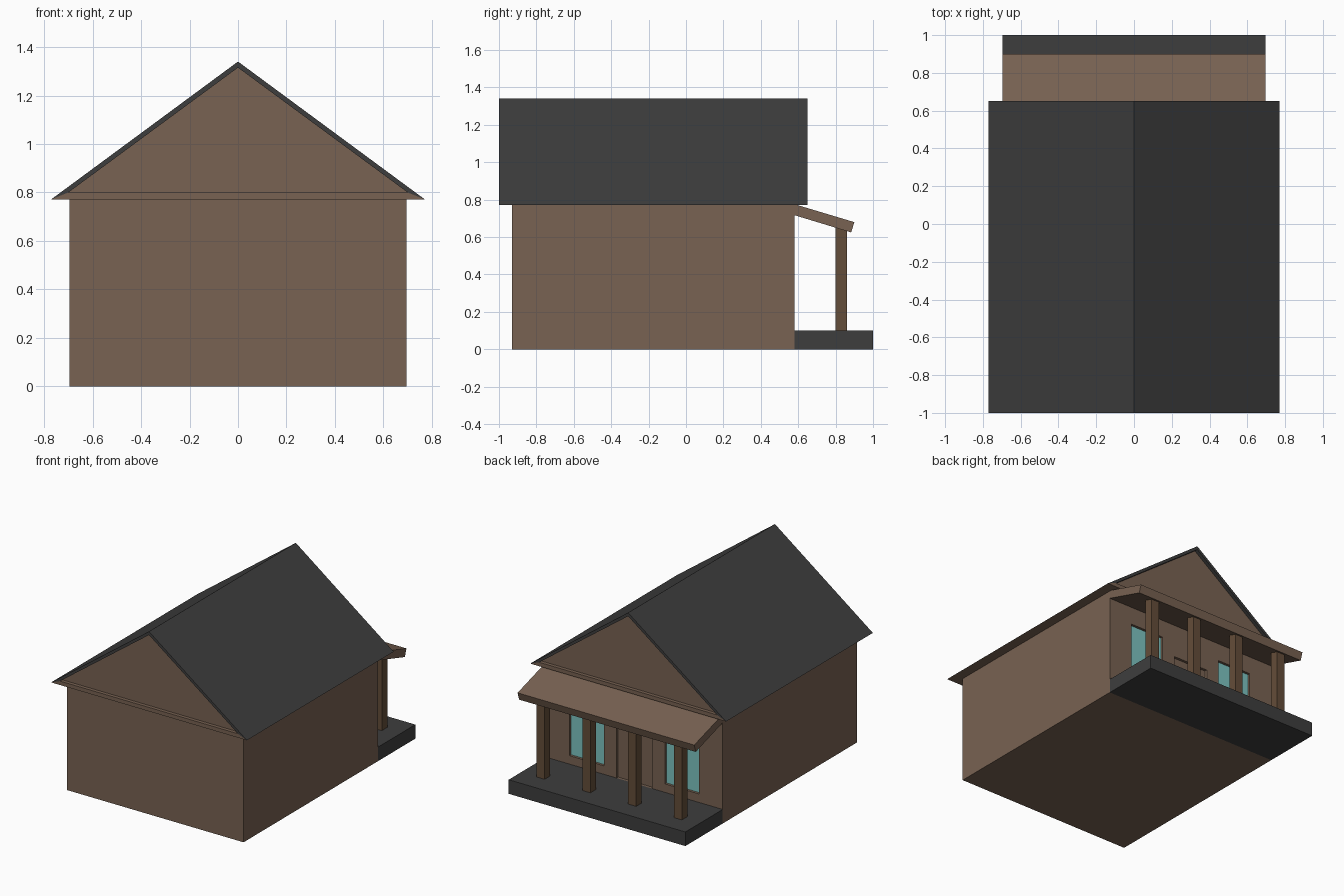
import bpy

if "Cube" in bpy.data.objects:
    bpy.data.objects.remove(bpy.data.objects["Cube"])


def material(name, rgb):
    m = bpy.data.materials.new(name)
    m.diffuse_color = (*rgb, 1)
    m.use_nodes = True
    m.node_tree.nodes["Principled BSDF"].inputs["Base Color"].default_value = m.diffuse_color
    return m


BROWN = material("brown_wall", (0.188, 0.122, 0.084))
WOOD = material("dark_wood", (0.127, 0.074, 0.041))
DARK = material("dark_grey", (0.048, 0.048, 0.048))
GLASS = material("glass", (0.205, 0.546, 0.527))


def prism(name, profile, start, end, axis, mat):
    """Extrude a closed 2D profile along 'x' (profile y,z) or 'y' (profile x,z)."""
    def point(p, t):
        return (t, p[0], p[1]) if axis == "x" else (p[0], t, p[1])
    n = len(profile)
    verts = [point(p, t) for t in (start, end) for p in profile]
    faces = [tuple(range(n)), tuple(range(2 * n - 1, n - 1, -1))]
    faces += [(i, i + n, (i + 1) % n + n, (i + 1) % n) for i in range(n)]
    mesh = bpy.data.meshes.new(name)
    mesh.from_pydata(verts, [], faces)
    obj = bpy.data.objects.new(name, mesh)
    bpy.context.collection.objects.link(obj)
    mesh.materials.append(mat)
    # consistent outward normals
    bpy.context.view_layer.objects.active = obj
    bpy.ops.object.select_all(action="DESELECT")
    obj.select_set(True)
    bpy.ops.object.mode_set(mode="EDIT")
    bpy.ops.mesh.select_all(action="SELECT")
    bpy.ops.mesh.normals_make_consistent(inside=False)
    bpy.ops.object.mode_set(mode="OBJECT")
    return obj


def box(name, x, y, z, mat):
    return prism(name, [(x[0], z[0]), (x[1], z[0]), (x[1], z[1]), (x[0], z[1])],
                 y[0], y[1], "y", mat)


W = 0.695            # half width of the house
BACK = 0.58          # porch-side wall
RECESS = 0.02

# house body
body = box("house_body", (-W, W), (-0.93, BACK), (0, 0.775), BROWN)

# recessed windows and door in the porch wall
openings = [("window_left", (0.24, 0.51), (0.16, 0.59), GLASS),
            ("window_right", (-0.51, -0.24), (0.16, 0.59), GLASS),
            ("door", (-0.14, 0.14), (0.1, 0.48), BROWN)]
for name, x, z, mat in openings:
    cutter = box(name + "_cutter", x, (BACK - RECESS, BACK + 0.1), z, BROWN)
    cutter.hide_render = True
    mod = body.modifiers.new(name, "BOOLEAN")
    mod.operation, mod.solver, mod.object = "DIFFERENCE", "EXACT", cutter
    bpy.context.view_layer.objects.active = body
    bpy.ops.object.modifier_apply(modifier=mod.name)
    bpy.data.objects.remove(cutter)
    box(name, x, (BACK - RECESS - 0.005, BACK - RECESS + 0.002), z, mat)

# main roof: dark shell, brown eave base and set-back gables
prism("roof_shell", [(-0.77, 0.772), (0, 1.34), (0.77, 0.772), (0.7, 0.8),
                     (0, 1.315), (-0.7, 0.8)], -1, 0.65, "y", DARK)
prism("eave_base", [(-0.77, 0.772), (0.77, 0.772), (0.7, 0.8), (-0.7, 0.8)],
      -1, 0.65, "y", BROWN)
prism("gable", [(-0.7, 0.8), (0.7, 0.8), (0, 1.315)], -0.975, 0.625, "y", BROWN)

# porch floor, sloping porch roof and posts
box("porch_floor", (-W, W), (BACK, 1.0), (0, 0.1), DARK)
prism("porch_roof", [(BACK, 0.717), (0.883, 0.625), (0.9, 0.68), (BACK, 0.776)],
      -W, W, "x", BROWN)
for i in range(4):
    cx = -0.54 + 0.36 * i
    prism(f"porch_post_{i + 1}", [(0.8, 0.1), (0.862, 0.1), (0.862, 0.635), (0.8, 0.655)],
          cx - 0.031, cx + 0.031, "x", WOOD)
